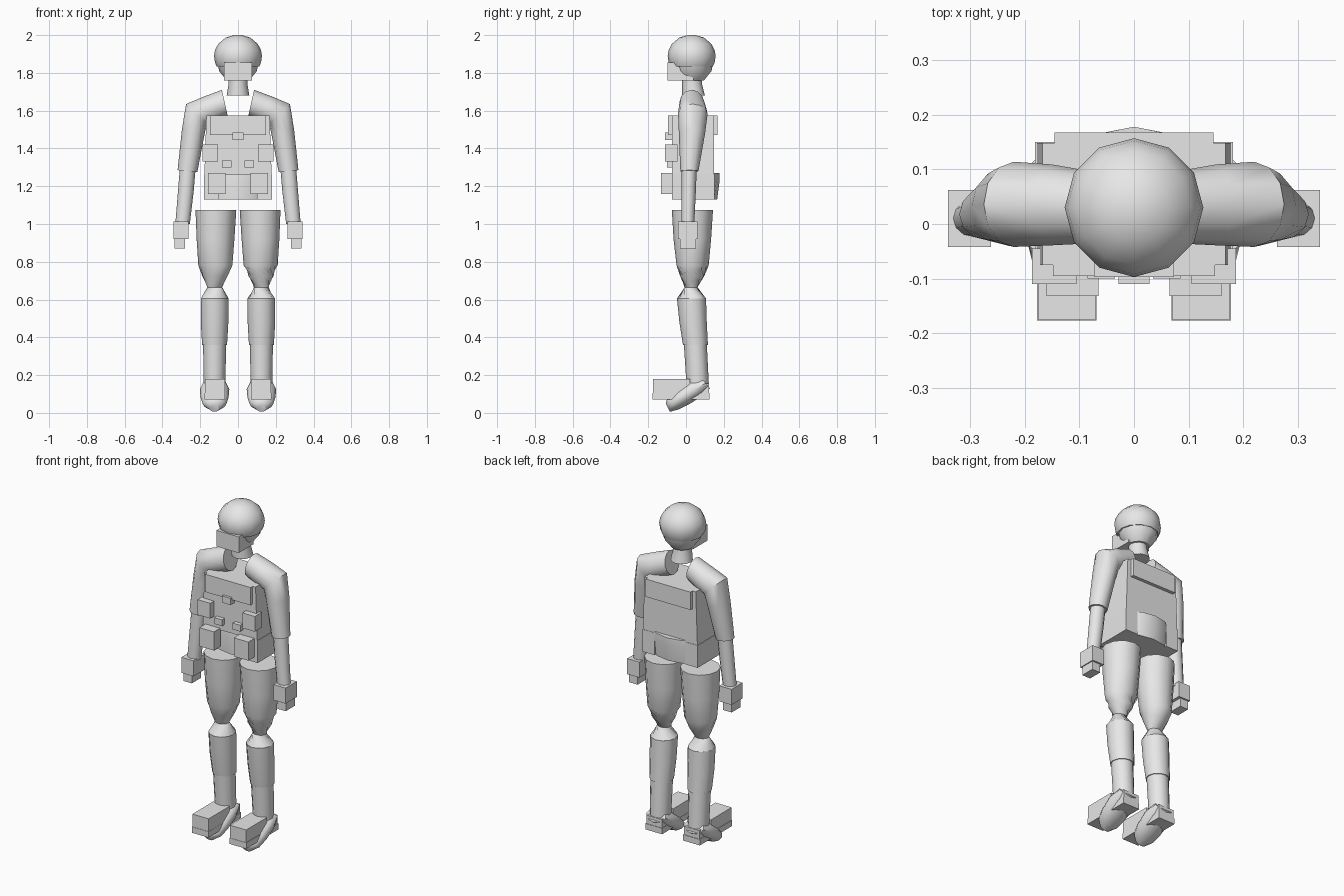
import bpy, bmesh, math
from mathutils import Vector

cube = bpy.data.objects.get("Cube")
if cube:
    bpy.data.objects.remove(cube, do_unlink=True)

grey = bpy.data.materials.new("light_grey")
grey.use_nodes = True
grey.diffuse_color = (0.8, 0.8, 0.8, 1)
grey.node_tree.nodes["Principled BSDF"].inputs["Base Color"].default_value = (0.8, 0.8, 0.8, 1)


def finish(name, bm, smooth):
    bmesh.ops.recalc_face_normals(bm, faces=bm.faces)
    mesh = bpy.data.meshes.new(name)
    bm.to_mesh(mesh)
    bm.free()
    mesh.materials.append(grey)
    ob = bpy.data.objects.new(name, mesh)
    bpy.context.collection.objects.link(ob)
    if smooth:
        bpy.ops.object.select_all(action='DESELECT')
        ob.select_set(True)
        bpy.context.view_layer.objects.active = ob
        bpy.ops.object.shade_smooth_by_angle(angle=math.radians(45))
    return ob


def box(name, x, y, z, taper=1.0):
    """Box from ranges; taper narrows the top along x."""
    bm = bmesh.new()
    bmesh.ops.create_cube(bm, size=1)
    for v in bm.verts:
        top = v.co.z > 0
        v.co = [r[0] + (r[1] - r[0]) * (c + 0.5) for r, c in zip((x, y, z), v.co)]
        if top:
            v.co.x *= taper
    return finish(name, bm, False)


def loft(name, sections, sides=12):
    """Tube through elliptical rings: (end, opposite end, side radius vector, twist)."""
    bm = bmesh.new()
    rings = []
    for p, q, side, twist in sections:
        mid, half = (Vector(p) + Vector(q)) / 2, (Vector(p) - Vector(q)) / 2
        rings.append([])
        for i in range(sides):
            a = 2 * math.pi * i / sides + math.radians(twist)
            rings[-1].append(bm.verts.new(mid + half * math.cos(a) + Vector(side) * math.sin(a)))
    for lo, hi in zip(rings, rings[1:]):
        for i in range(sides):
            j = (i + 1) % sides
            bm.faces.new((lo[i], lo[j], hi[j], hi[i]))
    bm.faces.new(rings[0])
    bm.faces.new(rings[-1])
    return finish(name, bm, True)


def upright(name, rings):
    """Vertical tube: (x centre, x radius, y front, y back, z, twist)."""
    return loft(name, [((x, f, z), (x, b, z), (r, 0, 0), t) for x, r, f, b, z, t in rings])


def limb(name, s, rings):
    """Arm tube: outer x, z, inner x, z, y centre, y radius."""
    return loft(name, [((s * x1, y, z1), (s * x2, y, z2), (0, r, 0), 0)
                       for x1, z1, x2, z2, y, r in rings])


# Head, helmet, mask and neck
def round_rings(profile, y):
    return [(0, r, y - r, y + r, z, 0) for r, z in profile]


upright("helmet", round_rings([(.02, 2), (.065, 1.987), (.105, 1.953), (.122, 1.92),
                               (.127, 1.89), (.122, 1.855), (.113, 1.835)], .03))
upright("head", round_rings([(.108, 1.85), (.1, 1.81), (.06, 1.76)], .035))
box("face_mask", (-.073, .073), (-.097, .04), (1.76, 1.855))
upright("neck", [(0, .05, -.02, .08, 1.79, 0), (0, .05, -.02, .085, 1.74, 0),
                 (0, .06, -.02, .1, 1.68, 0)])

# Waist and vest
upright("waist", [(0, .165, -.065, .178, 1.27, 0), (0, .172, -.07, .178, 1.23, 0),
                  (0, .17, -.068, .165, 1.13, 0)])
box("vest_body", (-.178, .178), (-.075, .148), (1.26, 1.575), .94)
box("vest_front_flap", (-.148, .148), (-.095, -.07), (1.47, 1.575))
box("vest_back_flap", (-.146, .146), (.14, .168), (1.47, 1.575))
box("vest_buckle", (-.028, .028), (-.11, -.07), (1.445, 1.485))

for s, label in ((1, "left_"), (-1, "right_")):
    def pair_box(name, x, y, z):
        box(label + name, sorted(s * v for v in x), y, z)

    # Vest side panels and pouches
    pair_box("vest_side", (.1, .181), (-.075, .15), (1.13, 1.262))
    pair_box("lower_pouch", (.065, .16), (-.132, -.07), (1.16, 1.27))
    pair_box("middle_pouch", (.105, .187), (-.11, -.045), (1.33, 1.42))
    pair_box("small_pouch", (.035, .085), (-.1, -.07), (1.3, 1.337))

    # Sleeve, forearm and hand
    limb(label + "sleeve", s, [(.085, 1.71, .055, 1.575, .03, .065),
                               (.18, 1.675, .12, 1.54, .035, .074),
                               (.275, 1.635, .165, 1.53, .036, .078),
                               (.297, 1.5, .178, 1.47, .032, .07),
                               (.32, 1.285, .215, 1.275, .018, .048)])
    limb(label + "forearm", s, [(.306, 1.32, .222, 1.32, .018, .04),
                                (.318, 1.17, .235, 1.17, .014, .038),
                                (.332, 1, .255, 1, .01, .034)])
    pair_box("palm", (.262, .341), (-.042, .062), (.92, 1.012))
    pair_box("fingers", (.28, .335), (-.032, .052), (.87, .93))

    # Leg, twisted through the knee, then the shin and trouser cuff
    upright(label + "thigh", [(s * .117, .108, -.075, .143, 1.075, 0),
                              (s * .119, .1, -.066, .133, .92, 0),
                              (s * .12, .09, -.05, .12, .78, 0),
                              (s * .122, .068, -.032, .098, .725, s * 40),
                              (s * .123, .04, -.008, .062, .665, s * 80),
                              (s * .123, .074, -.048, .106, .605, s * 120)])
    upright(label + "shin", [(s * .123, .074, -.048, .106, .606, 0),
                             (s * .124, .073, -.035, .11, .48, 0),
                             (s * .124, .066, -.016, .116, .36, 0)])
    upright(label + "cuff", [(s * .124, .061, -.012, .11, .37, 0),
                             (s * .124, .057, .004, .122, .13, 0)])

    # Sloping boot under a squared shoe cover
    loft(label + "boot", [((s * .124, y1, z1), (s * .124, y2, z2), (r, 0, 0), 0)
                          for y1, z1, y2, z2, r in
                          [(.08, .185, .128, .13, .062), (.01, .165, .08, .085, .078),
                           (-.06, .115, .015, .045, .074), (-.1, .075, -.04, .018, .062),
                           (-.107, .05, -.085, .006, .03)]])
    pair_box("shoe_upper", (.07, .176), (-.175, .02), (.1, .18))
    pair_box("shoe_sole", (.069, .178), (-.177, .125), (.07, .105))
    pair_box("heel_counter", (.072, .174), (.05, .122), (.1, .155))
